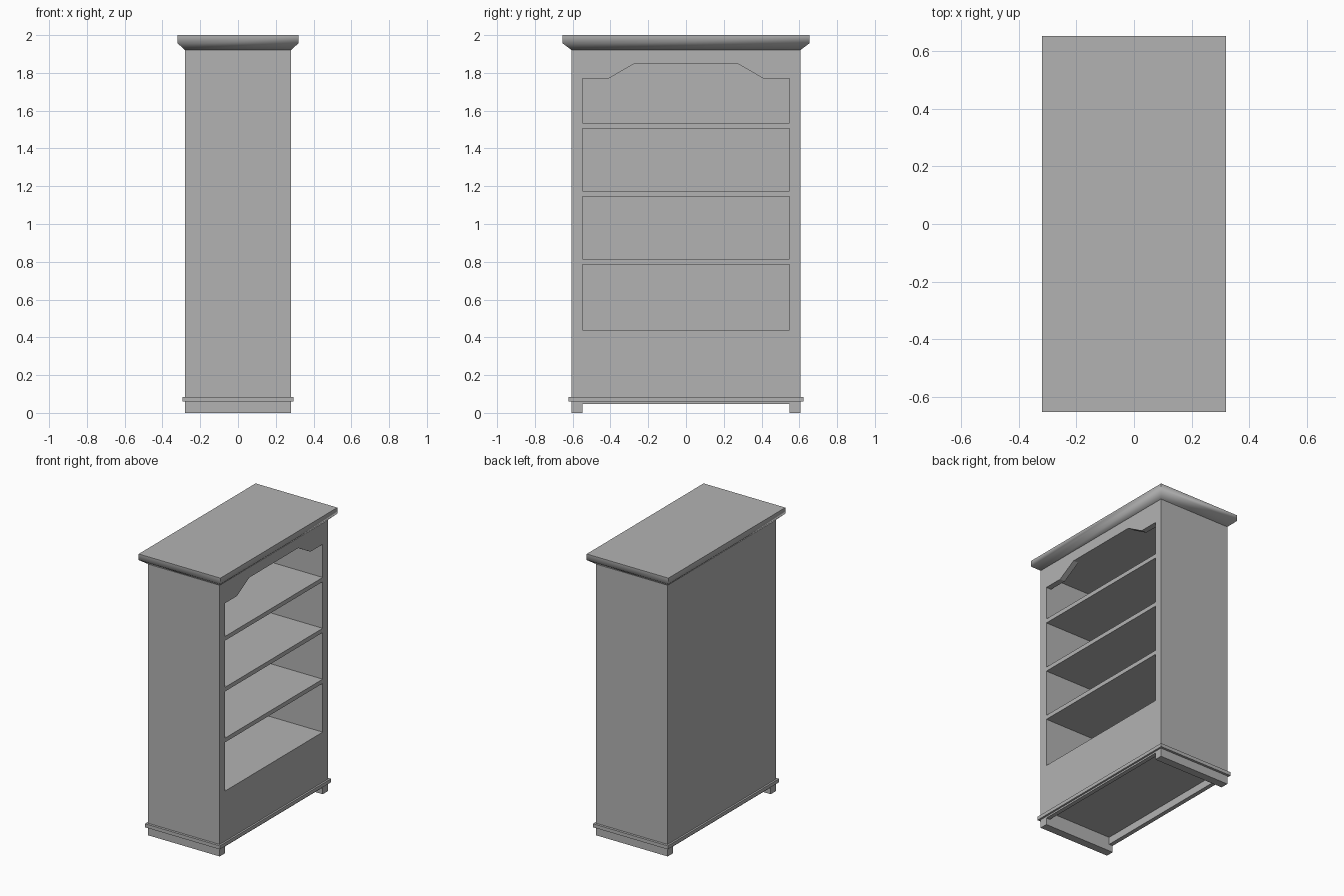
import bpy
import bmesh
import math

cube = bpy.data.objects.get("Cube")
if cube:
    bpy.data.objects.remove(cube, do_unlink=True)

paint = bpy.data.materials.new("plain grey")
paint.use_nodes = True
GREY = (0.45, 0.45, 0.45, 1)
paint.diffuse_color = GREY
paint.node_tree.nodes["Principled BSDF"].inputs["Base Color"].default_value = GREY


def loft(name, rings):
    """Closed solid joining rings that have equal point counts."""
    bm = bmesh.new()
    rows = [[bm.verts.new(p) for p in ring] for ring in rings]
    n = len(rows[0])
    for a, b in zip(rows, rows[1:]):
        for i in range(n):
            j = (i + 1) % n
            bm.faces.new((a[i], a[j], b[j], b[i]))
    bm.faces.new(rows[0][::-1])
    bm.faces.new(rows[-1])
    bmesh.ops.recalc_face_normals(bm, faces=bm.faces)
    mesh = bpy.data.meshes.new(name)
    bm.to_mesh(mesh)
    bm.free()
    mesh.materials.append(paint)
    obj = bpy.data.objects.new(name, mesh)
    bpy.context.collection.objects.link(obj)
    return obj


def rect(hx, hy, z):
    return [(-hx, -hy, z), (hx, -hy, z), (hx, hy, z), (-hx, hy, z)]


def slab(name, hx, hy, z0, z1):
    return loft(name, [rect(hx, hy, z0), rect(hx, hy, z1)])


def prism(name, outline, x0, x1):
    """Extrude a (y, z) outline along x."""
    return loft(name, [[(x, y, z) for y, z in outline] for x in (x0, x1)])


def cut(target, cutter):
    cutter.hide_render = True
    mod = target.modifiers.new("cut", "BOOLEAN")
    mod.operation = "DIFFERENCE"
    mod.solver = "EXACT"
    mod.object = cutter
    bpy.context.view_layer.objects.active = target
    bpy.ops.object.modifier_apply(modifier=mod.name)
    bpy.data.objects.remove(cutter, do_unlink=True)


HX, HY = 0.28, 0.605      # carcass half sizes
INNER = 0.548             # half width of the openings
BACK = -HX + 0.03         # inner face of the back panel
HEADER = HX - 0.04        # inner face of the arched header


def box_outline(z0, z1):
    return [(-INNER, z0), (INNER, z0), (INNER, z1), (-INNER, z1)]


# Carcass with three plain shelf bays
carcass = slab("carcass", HX, HY, 0, 1.94)
for z0, z1 in ((0.44, 0.785), (0.815, 1.145), (1.175, 1.505)):
    cut(carcass, prism("bay_cutter", box_outline(z0, z1), BACK, 0.4))

# Top bay behind an arched header
cut(carcass, prism("top_bay_cutter", box_outline(1.535, 1.852), BACK, HEADER))
half_arch = [(INNER, 1.535), (INNER, 1.77), (0.41, 1.77), (0.275, 1.848)]
arch = half_arch + [(-y, z) for y, z in reversed(half_arch)]
cut(carcass, prism("arch_cutter", arch, HEADER - 0.05, 0.4))

# Hollow underside, and gaps between the side runners
cut(carcass, slab("underside_cutter", HX - 0.03, INNER, -0.1, 0.1))
cut(carcass, prism("runner_gap_cutter", box_outline(-0.1, 0.048), -0.4, 0.4))

# Base moulding, open in the middle
moulding = slab("base_moulding", 0.293, 0.622, 0.06, 0.085)
cut(moulding, slab("moulding_cutter", HX - 0.01, HY - 0.01, 0, 0.2))

# Crown with a softly shaded sloping underside
crown = loft("crown", [rect(HX, HY, 1.92), rect(0.32, 0.654, 1.957),
                       rect(0.32, 0.654, 2.0)])
bpy.ops.object.select_all(action="DESELECT")
crown.select_set(True)
bpy.context.view_layer.objects.active = crown
bpy.ops.object.shade_smooth_by_angle(angle=math.radians(65))
